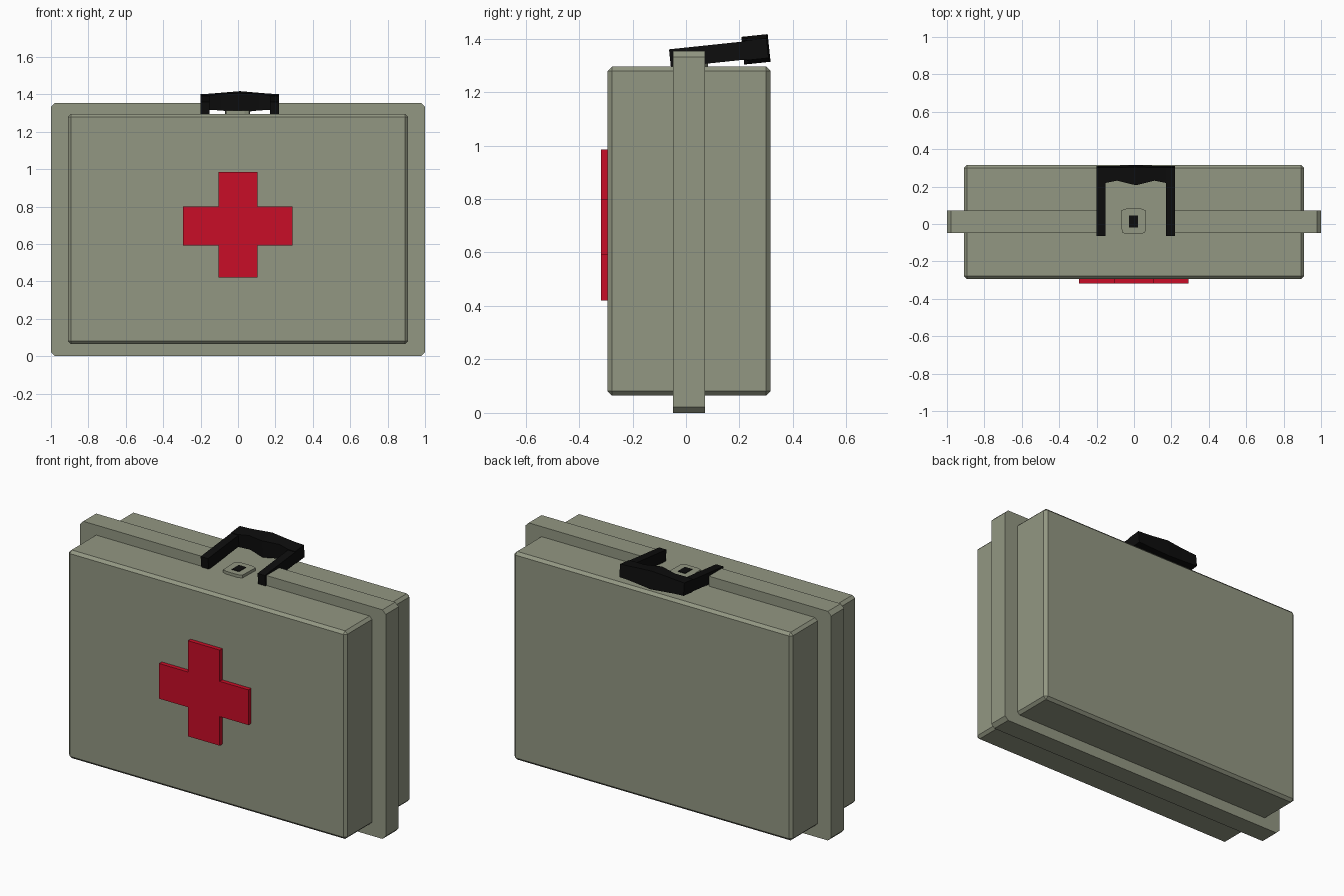
import bpy, bmesh, math
from mathutils import Matrix

if "Cube" in bpy.data.objects:
    bpy.data.objects.remove(bpy.data.objects["Cube"])


def material(name, rgb):
    m = bpy.data.materials.new(name)
    m.diffuse_color = (*rgb, 1)
    m.use_nodes = True
    m.node_tree.nodes["Principled BSDF"].inputs["Base Color"].default_value = m.diffuse_color
    return m


OLIVE = material("olive", (0.29, 0.31, 0.225))
RED = material("red", (0.58, 0.004, 0.02))
BLACK = material("black", (0.004, 0.004, 0.004))


def finish(name, bm, mat):
    bmesh.ops.recalc_face_normals(bm, faces=bm.faces)
    me = bpy.data.meshes.new(name)
    bm.to_mesh(me)
    bm.free()
    me.materials.append(mat)
    ob = bpy.data.objects.new(name, me)
    bpy.context.collection.objects.link(ob)
    return ob


def loft(name, rings, mat):
    """Skin a row of equal-length vertex rings and cap both ends."""
    bm = bmesh.new()
    rows = [[bm.verts.new(p) for p in r] for r in rings]
    for a, b in zip(rows, rows[1:]):
        for i in range(len(a)):
            j = (i + 1) % len(a)
            bm.faces.new((a[i], a[j], b[j], b[i]))
    bm.faces.new(rows[0])
    bm.faces.new(rows[-1])
    return finish(name, bm, mat)


def prism_y(name, outline, y0, y1, mat):
    return loft(name, [[(x, y, z) for x, z in outline] for y in (y0, y1)], mat)


def box(name, x, y, z, mat, bevel=0):
    outline = [(x[0], z[0]), (x[1], z[0]), (x[1], z[1]), (x[0], z[1])]
    ob = prism_y(name, outline, *y, mat)
    if bevel:
        mod = ob.modifiers.new("chamfer", 'BEVEL')
        mod.width = bevel
        mod.segments = 1
    return ob


# Main case
box("case_body", (-0.91, 0.91), (-0.293, 0.316), (0.065, 1.295), OLIVE, 0.016)

# Rim: two halves meeting at a seam, notched at the top for the handle
c, top = 0.022, 1.354
rim = [(-1 + c, 0), (1 - c, 0), (1, c), (1, top - c), (1 - c, top),
       (0.22, top), (0.22, 1.29), (-0.2, 1.29), (-0.2, top),
       (-1 + c, top), (-1, top - c), (-1, c)]
prism_y("front_rim", rim, -0.048, 0.0, OLIVE)
prism_y("back_rim", rim, 0.0, 0.072, OLIVE)

# Raised cross on the front
cross = [(-0.105, 0.42), (0.103, 0.42), (0.103, 0.592), (0.291, 0.592),
         (0.291, 0.8), (0.103, 0.8), (0.103, 0.985), (-0.105, 0.985),
         (-0.105, 0.8), (-0.293, 0.8), (-0.293, 0.592), (-0.105, 0.592)]
prism_y("cross", cross, -0.318, -0.29, RED)

# Handle, built flat about its hinge and then tilted back
tilt = Matrix.Translation((0.01, -0.06, 1.326)) @ Matrix.Rotation(math.radians(6), 4, 'X')
for side, s in (("left", -1), ("right", 1)):
    arm = box(side + "_handle_arm", sorted((s * 0.162, s * 0.21)), (0, 0.3),
              (-0.034, 0.034), BLACK)
    arm.matrix_world = tilt
# stations: x, inner y, outer y, half height
stations = [(0, 0.274, 0.373, 0.052), (0.1, 0.298, 0.368, 0.044),
            (0.162, 0.285, 0.367, 0.039), (0.21, 0.285, 0.367, 0.037)]
stations = [(-x, a, b, h) for x, a, b, h in stations[:0:-1]] + stations
grip = loft("handle_grip", [[(x, a, -h), (x, b, -h), (x, b, h), (x, a, h)]
                            for x, a, b, h in stations], BLACK)
grip.matrix_world = tilt

# Latch plate with dark button
plate = [(-0.065, -0.045), (-0.04, -0.054), (0.035, -0.054), (0.06, -0.045),
         (0.064, 0.072), (0.035, 0.083), (-0.04, 0.083), (-0.069, 0.072)]
loft("latch_plate", [[(x, y, z) for x, y in plate] for z in (1.285, 1.312)], OLIVE)
box("latch_button", (-0.027, 0.021), (-0.02, 0.046), (1.29, 1.315), BLACK)
